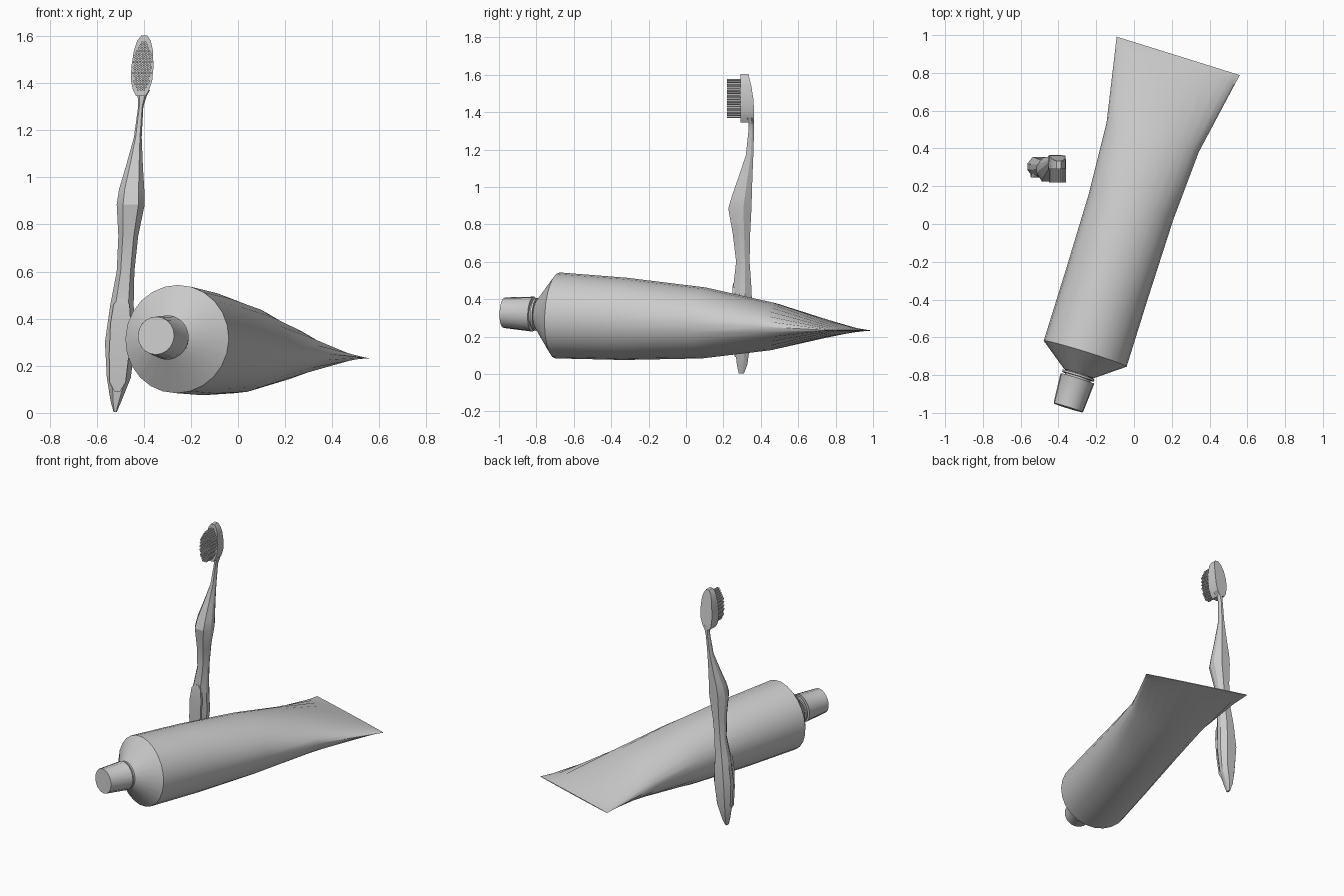
import bpy, bmesh, math
from mathutils import Vector

if "Cube" in bpy.data.objects:
    bpy.data.objects.remove(bpy.data.objects["Cube"])


def loft(name, rings, angle=30):
    """Skin a list of equal-sized point rings and cap both ends."""
    bm = bmesh.new()
    vs = [[bm.verts.new(p) for p in r] for r in rings]
    n = len(vs[0])
    for a, b in zip(vs, vs[1:]):
        for i in range(n):
            j = (i + 1) % n
            bm.faces.new((a[i], a[j], b[j], b[i]))
    bm.faces.new(vs[0][::-1])
    bm.faces.new(vs[-1])
    bmesh.ops.recalc_face_normals(bm, faces=bm.faces)
    me = bpy.data.meshes.new(name)
    bm.to_mesh(me)
    bm.free()
    ob = bpy.data.objects.new(name, me)
    bpy.context.collection.objects.link(ob)
    bpy.ops.object.select_all(action='DESELECT')
    ob.select_set(True)
    bpy.context.view_layer.objects.active = ob
    bpy.ops.object.shade_smooth_by_angle(angle=math.radians(angle))
    return ob


# Tube frame: starts at the cap face, runs back and slightly down
origin = Vector((-0.348, -0.973, 0.328))
axis = Vector((0.298, 0.954, -0.049)).normalized()
side = axis.cross(Vector((0, 0, 1))).normalized()
up = side.cross(axis)


def tube_ring(t, w, h, n=24, rib=0):
    pts = []
    for i in range(n):
        a = 2 * math.pi * i / n
        k = 1 - rib * (i % 2)
        pts.append(origin + axis * t + side * (w * k * math.cos(a)) + up * (h * k * math.sin(a)))
    return pts


# Tube body: cone shoulder, round barrel, flattening to a wide crimp
body = [(0.188, .080, .080), (0.30, .230, .230), (0.68, .230, .220),
        (1.12, .234, .190), (1.50, .256, .128), (1.90, .331, .016), (1.954, .342, .003)]
loft("tube_body", [tube_ring(*s) for s in body], 35)

# Threaded neck with a collar ring
neck = [(0.15, .07), (0.172, .07), (0.173, .088), (0.184, .088), (0.185, .072), (0.21, .072)]
loft("tube_neck", [tube_ring(t, r, r) for t, r in neck])

# Ribbed screw cap
cap = [(0, .080, 0.0), (0.004, .082, .04), (0.155, .093, .04), (0.162, .094, 0.0)]
loft("tube_cap", [tube_ring(t, r, r, 40, k) for t, r, k in cap])


# Brush sections: z, x left, x right, y front, y back
def brush_ring(z, x0, x1, y0, y1, flat=0.55, edge=0.3):
    cx, cy, w, d = (x0 + x1) / 2, (y0 + y1) / 2, (x1 - x0) / 2, (y1 - y0) / 2
    pts = [(-flat, -1), (flat, -1), (1, -edge), (1, edge),
           (flat, 1), (-flat, 1), (-1, edge), (-1, -edge)]
    return [(cx + w * px, cy + d * py, z) for px, py in pts]


handle = [
    (0.003, -.528, -.515, .282, .310), (0.05, -.541, -.495, .272, .328),
    (0.15, -.557, -.455, .261, .342), (0.30, -.565, -.437, .250, .356),
    (0.46, -.542, -.443, .252, .350), (0.60, -.515, -.440, .268, .340),
    (0.75, -.508, -.424, .250, .343), (0.885, -.515, -.396, .226, .350),
    (0.95, -.505, -.398, .245, .352), (1.05, -.475, -.404, .280, .355),
    (1.17, -.442, -.409, .320, .360), (1.30, -.424, -.402, .334, .364),
    (1.345, -.426, -.388, .334, .364), (1.37, -.440, -.374, .315, .364)]
loft("brush_handle", [brush_ring(*s) for s in handle], 25)

# Brush head: straight-sided rounded paddle, extruded front to back
half = [(1.345, .020), (1.37, .034), (1.41, .045), (1.47, .047),
        (1.54, .040), (1.58, .029), (1.603, .012)]


def lean(z):
    return -0.407 + (z - 1.45) * 0.06


def back(z):
    return 0.364 - 0.030 * max(0, (z - 1.40) / 0.2) ** 2


outline = [(lean(z) + w, z) for z, w in half] + [(lean(z) - w, z) for z, w in reversed(half)]


def head_ring(depth, scale=1.0):
    pts = []
    for x, z in outline:
        x = lean(z) + (x - lean(z)) * scale
        pts.append((x, back(z) if depth is None else depth, z))
    return pts


loft("brush_head", [head_ring(0.292), head_ring(None, 0.93)])

# Grip panel laid into the front of the handle
panel = [(0.09, .012, .261), (0.13, .034, .256), (0.25, .042, .249),
         (0.38, .043, .246), (0.46, .034, .248), (0.485, .014, .252)]
grip = []
for z, w, y in panel:
    cx = -0.513 + 0.05 * (z - 0.09)
    grip.append([(cx - w, y, z), (cx + w, y, z), (cx + w, y + .03, z), (cx - w, y + .03, z)])
loft("grip_panel", grip)

# Bristles: staggered thin hexagonal strands filling an egg-shaped patch
bm = bmesh.new()
rad, step = 0.0058, 0.0122
for row in range(18):
    z = 1.373 + row * 0.0117
    for col in range(-5, 6):
        dx = (col + 0.5 * (row % 2)) * step
        if (dx / 0.041) ** 2 + ((z - 1.472) / 0.106) ** 2 > 1:
            continue
        ends = []
        for y in (0.220, 0.296):
            ends.append([bm.verts.new((lean(z) + dx + rad * math.cos(k * math.pi / 3), y,
                                       z + rad * math.sin(k * math.pi / 3))) for k in range(6)])
        for k in range(6):
            j = (k + 1) % 6
            bm.faces.new((ends[0][k], ends[0][j], ends[1][j], ends[1][k]))
        bm.faces.new(ends[0])
bmesh.ops.recalc_face_normals(bm, faces=bm.faces)
mesh = bpy.data.meshes.new("bristles")
bm.to_mesh(mesh)
bm.free()
bpy.context.collection.objects.link(bpy.data.objects.new("bristles", mesh))
